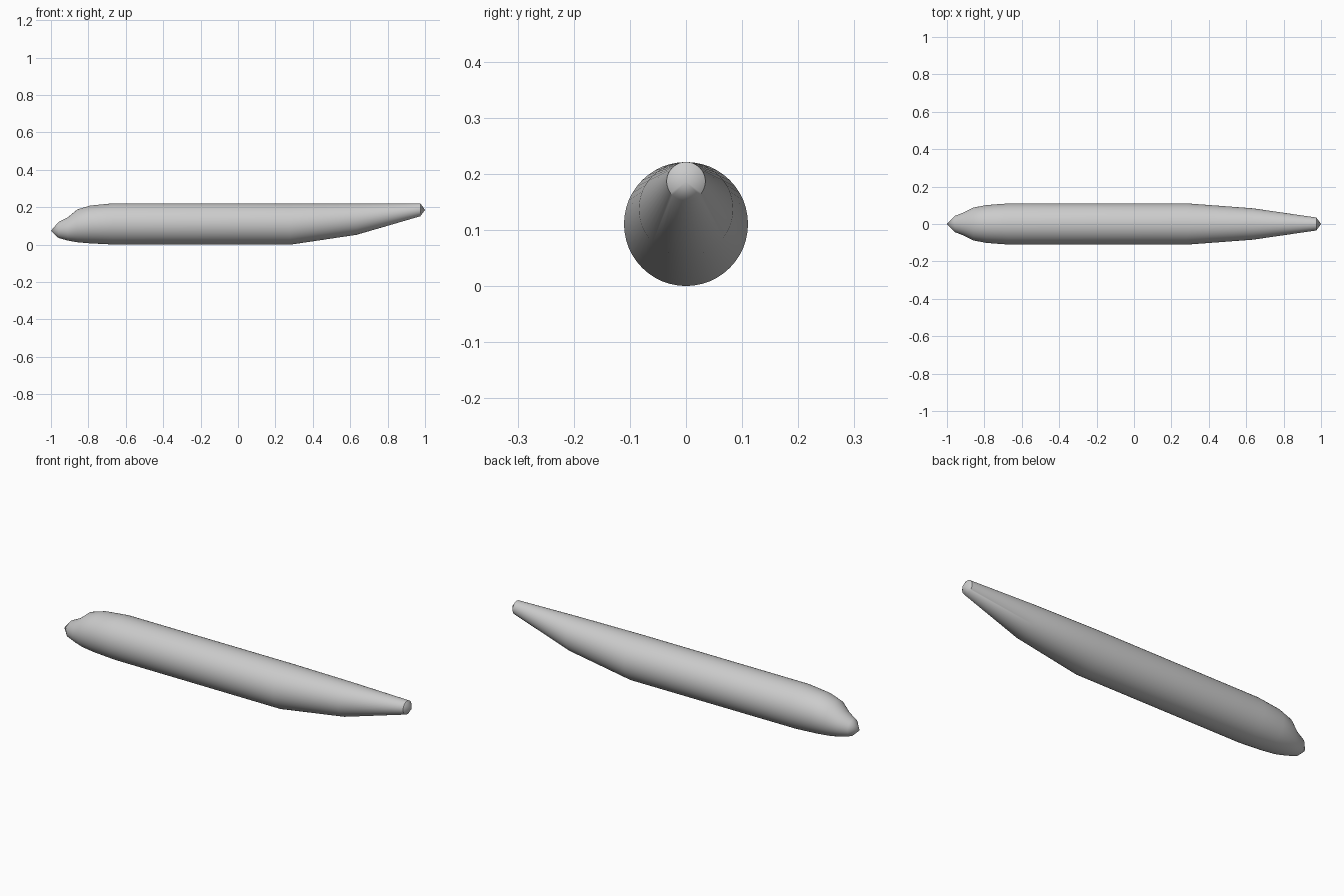
import bpy
import bmesh
from math import cos, sin, pi, radians

cube = bpy.data.objects.get("Cube")
if cube:
    bpy.data.objects.remove(cube, do_unlink=True)

SIDES = 48

# Circular stations from nose to tail: x, bottom z, top z
stations = [
    (-0.96, 0.036, 0.121),
    (-0.91, 0.022, 0.146),
    (-0.86, 0.013, 0.188),
    (-0.79, 0.007, 0.209),
    (-0.67, 0.001, 0.221),
    (0.28, 0.0, 0.221),
    (0.635, 0.053, 0.221),
    (0.975, 0.152, 0.221),
]
nose_tip = (-1.0, 0, 0.074)
tail_tip = (1.0, 0, 0.186)


def add_ring(bm, x, bottom, top):
    centre, radius = (bottom + top) / 2, (top - bottom) / 2
    return [bm.verts.new((x, radius * sin(2 * pi * i / SIDES),
                          centre + radius * cos(2 * pi * i / SIDES)))
            for i in range(SIDES)]


def add_cap(bm, ring, tip):
    apex = bm.verts.new(tip)
    for i in range(SIDES):
        bm.faces.new((ring[i - 1], ring[i], apex))


# Fuselage skin lofted through the stations, closed by pointed caps
bm = bmesh.new()
rings = [add_ring(bm, *s) for s in stations]
for a, b in zip(rings, rings[1:]):
    for i in range(SIDES):
        bm.faces.new((a[i - 1], a[i], b[i], b[i - 1]))
add_cap(bm, rings[0], nose_tip)
add_cap(bm, rings[-1], tail_tip)
bmesh.ops.recalc_face_normals(bm, faces=bm.faces)

mesh = bpy.data.meshes.new("fuselage")
bm.to_mesh(mesh)
bm.free()
fuselage = bpy.data.objects.new("fuselage", mesh)
bpy.context.collection.objects.link(fuselage)

# Plain grey skin
grey = bpy.data.materials.new("light_grey")
grey.use_nodes = True
colour = (0.6, 0.6, 0.6, 1)
grey.diffuse_color = colour
grey.node_tree.nodes["Principled BSDF"].inputs["Base Color"].default_value = colour
mesh.materials.append(grey)

# Smooth skin, with the tail edge kept sharp
bpy.ops.object.select_all(action="DESELECT")
fuselage.select_set(True)
bpy.context.view_layer.objects.active = fuselage
bpy.ops.object.shade_smooth_by_angle(angle=radians(40))
